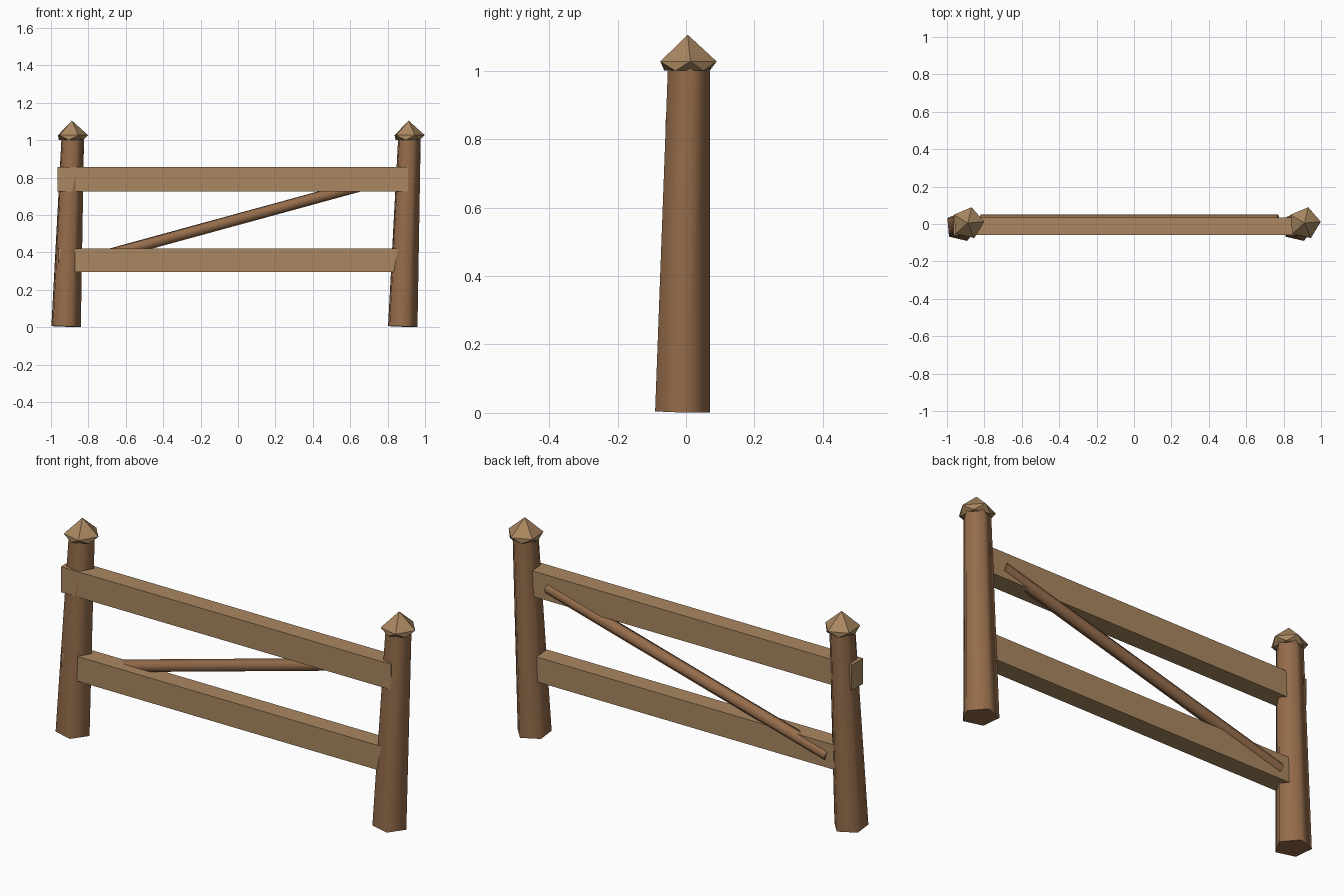
import bpy, math
from mathutils import Vector

if "Cube" in bpy.data.objects:
    bpy.data.objects.remove(bpy.data.objects["Cube"])


def material(name, rgb):
    m = bpy.data.materials.new(name)
    m.diffuse_color = (*rgb, 1)
    m.use_nodes = True
    m.node_tree.nodes["Principled BSDF"].inputs["Base Color"].default_value = m.diffuse_color
    return m


BARK = material("bark_wood", (0.30, 0.15, 0.07))
PLANK = material("plank_wood", (0.40, 0.245, 0.12))


def add_mesh(name, verts, faces, mat, smooth_sides=False):
    me = bpy.data.meshes.new(name)
    me.from_pydata(verts, [], faces)
    me.materials.append(mat)
    if smooth_sides:
        for p in me.polygons:
            p.use_smooth = len(p.vertices) == 4
    ob = bpy.data.objects.new(name, me)
    bpy.context.collection.objects.link(ob)
    return ob


def ring(r, z, turn, n=5):
    return [(r * math.cos(turn + math.tau * i / n),
             r * math.sin(turn + math.tau * i / n), z) for i in range(n)]


def pole(name, start, end, r0, r1, turn):
    """Five-sided tapered pole with smooth sides and flat ends."""
    start, axis = Vector(start), Vector(end) - Vector(start)
    verts = ring(r0, 0, turn) + ring(r1, axis.length, turn)
    faces = [(i, (i + 1) % 5, 5 + (i + 1) % 5, 5 + i) for i in range(5)]
    faces += [(4, 3, 2, 1, 0), (5, 6, 7, 8, 9)]
    ob = add_mesh(name, verts, faces, BARK, True)
    ob.location = start
    ob.rotation_euler = Vector((0, 0, 1)).rotation_difference(axis).to_euler()
    return ob


def cap(name, x, y):
    """Pointed cap: wide rim, with a narrower twisted ring beneath."""
    t = math.radians(5)
    verts = ring(0.07, 1.0, t + math.pi / 5) + ring(0.087, 1.027, t) + [(0, 0, 1.105)]
    faces = [(4, 3, 2, 1, 0)]
    for i in range(5):
        j = (i + 1) % 5
        faces += [(i, 5 + j, 5 + i), (i, j, 5 + j), (5 + i, 5 + j, 10)]
    ob = add_mesh(name, verts, faces, PLANK)
    ob.location = (x, y, 0)


def rail(name, x0, x1, z0, z1, y0=-0.06, y1=0.035):
    verts = [(x, y, z) for x in (x0, x1) for y in (y0, y1) for z in (z0, z1)]
    faces = [(0, 1, 3, 2), (4, 6, 7, 5), (0, 4, 5, 1),
             (2, 3, 7, 6), (0, 2, 6, 4), (1, 5, 7, 3)]
    add_mesh(name, verts, faces, PLANK)


# Leaning posts with caps
for side, dx in (("left", 0), ("right", 1.8)):
    pole(side + "_post", (-0.925 + dx, -0.012, 0.004), (-0.888 + dx, 0.007, 1.012),
         0.085, 0.065, math.radians(5))
    cap(side + "_post_cap", -0.888 + dx, 0.005)

# Horizontal rails
rail("top_rail", -0.965, 0.91, 0.727, 0.858)
rail("bottom_rail", -0.96, 0.91, 0.295, 0.422)

# Diagonal brace behind the rails
pole("diagonal_brace", (-0.82, 0.02, 0.353), (0.77, 0.02, 0.788),
     0.032, 0.032, math.radians(18))
